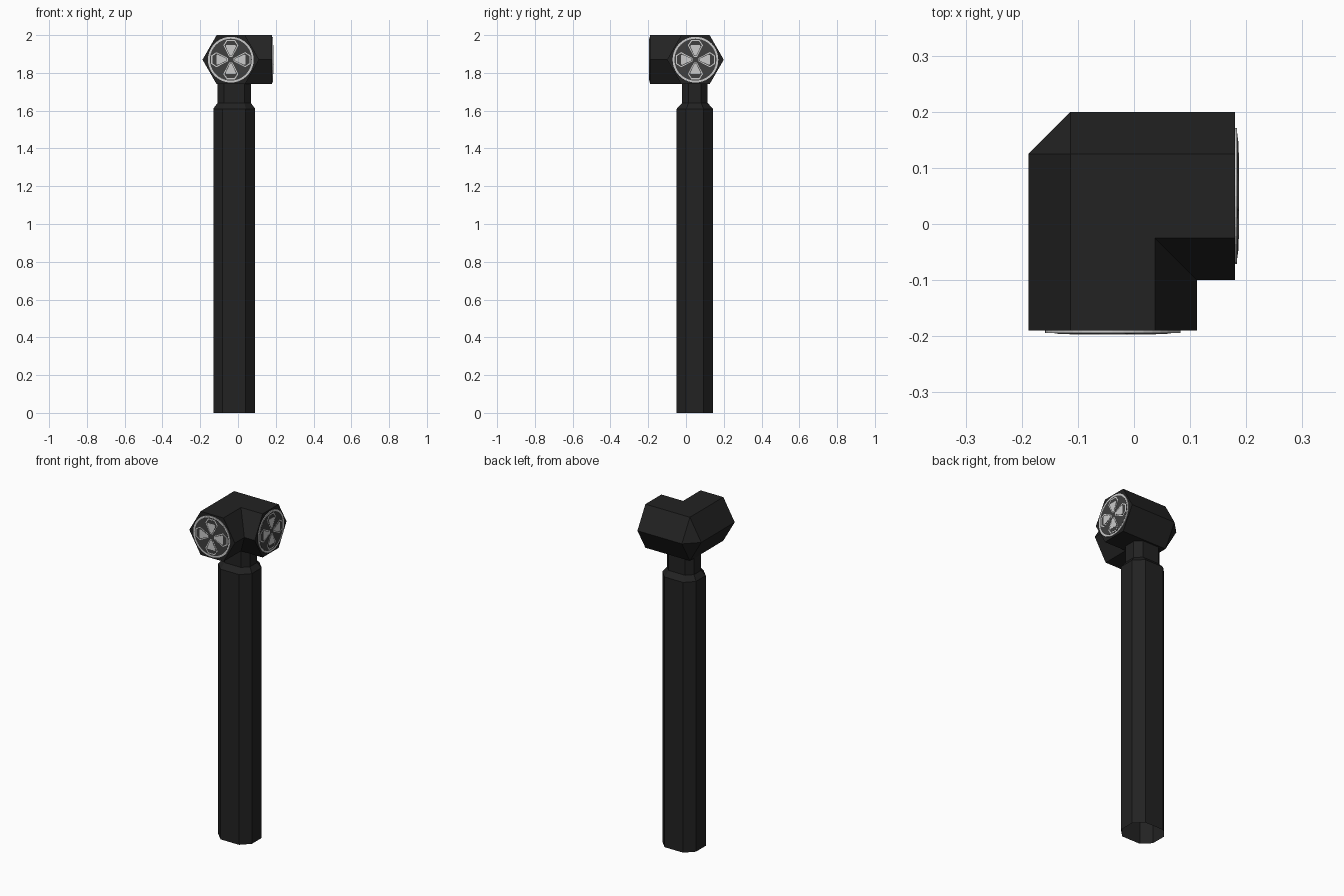
import bpy, bmesh, math

if "Cube" in bpy.data.objects:
    bpy.data.objects.remove(bpy.data.objects["Cube"])

CX, CY, CZ, R = -0.038, 0.05, 1.87, 0.15   # head axes and hexagon radius
FRONT, RIGHT = -0.19, 0.18                 # lens planes of the two arms


def material(name, v):
    m = bpy.data.materials.new(name)
    m.diffuse_color = (v, v, v, 1)
    m.use_nodes = True
    m.node_tree.nodes["Principled BSDF"].inputs["Base Color"].default_value = m.diffuse_color
    return m


black = material("black", 0.016)
grey = material("dark grey", 0.05)
light = material("light grey", 0.6)


def finish(bm, name, mat):
    bmesh.ops.remove_doubles(bm, verts=bm.verts, dist=1e-5)
    bmesh.ops.recalc_face_normals(bm, faces=bm.faces)
    me = bpy.data.meshes.new(name)
    bm.to_mesh(me)
    bm.free()
    me.materials.append(mat)
    ob = bpy.data.objects.new(name, me)
    bpy.context.collection.objects.link(ob)
    return ob


def face(bm, pts):
    bm.faces.new([bm.verts.new(p) for p in pts])


def bridge(bm, a, b):
    n = len(a)
    for i in range(n):
        j = (i + 1) % n
        face(bm, [a[i], a[j], b[j], b[i]])


# Pole and neck: chamfered rectangle sections, open at the bottom
def section(hx, hy, c, z):
    q = [(hx, hy - c), (hx - c, hy), (c - hx, hy), (-hx, hy - c),
         (-hx, c - hy), (c - hx, -hy), (hx - c, -hy), (hx, c - hy)]
    return [(-0.02 + x, 0.047 + y, z) for x, y in q]


bm = bmesh.new()
rings = [section(0.111, 0.096, 0.05, 0), section(0.111, 0.096, 0.05, 1.61),
         section(0.089, 0.068, 0.035, 1.64), section(0.089, 0.068, 0.035, 1.75)]
for a, b in zip(rings, rings[1:]):
    bridge(bm, a, b)
finish(bm, "pole", black)

# Head: two hexagonal arms mitred at a corner whose outer tip is cut off
hexa = [(R * math.cos(k * math.pi / 3), CZ + R * math.sin(k * math.pi / 3)) for k in range(6)]
front_end = [(CX + a, FRONT, z) for a, z in hexa]
right_end = [(RIGHT, CY - a, z) for a, z in hexa]
mitre_f = [(CX + a, CY - a, z) for a, z in hexa]
mitre_r = list(mitre_f)
mitre_f[3] = (CX - R, CY + R / 2, CZ)
mitre_r[3] = (CX - R / 2, CY + R, CZ)
bm = bmesh.new()
bridge(bm, front_end, mitre_f)
bridge(bm, mitre_r, right_end)
for k in (2, 4):
    face(bm, [mitre_f[3], mitre_r[3], mitre_f[k]])
face(bm, front_end)
face(bm, right_end)
finish(bm, "head", black)


# Lens plates: thin layered prisms placed on an arm end
def on_front(u, v, d):
    return (CX + u, FRONT - d, CZ + v)


def on_right(u, v, d):
    return (RIGHT + d, CY + u, CZ + v)


def plates(name, outlines, d, place, mat):
    bm = bmesh.new()
    for o in outlines:
        lo = [place(u, v, 0) for u, v in o]
        hi = [place(u, v, d) for u, v in o]
        bridge(bm, lo, hi)
        face(bm, hi)
    finish(bm, name, mat)


def circle(r, n=40):
    return [(r * math.cos(2 * math.pi * k / n), r * math.sin(2 * math.pi * k / n)) for k in range(n)]


def wedges(pts):
    half = pts + [(-u, v) for u, v in reversed(pts)]
    out = []
    for k in range(4):
        c, s = round(math.cos(k * math.pi / 2)), round(math.sin(k * math.pi / 2))
        out.append([(u * c - v * s, u * s + v * c) for u, v in half])
    return out


for side, place in (("front", on_front), ("right", on_right)):
    plates(side + "_lens_rim", [circle(0.121)], 0.004, place, light)
    plates(side + "_lens", [circle(0.111)], 0.0047, place, grey)
    plates(side + "_wedge_outline", wedges([(0.008, 0.015), (0.040, 0.076), (0.022, 0.104)]),
           0.0054, place, light)
    plates(side + "_wedge_gap", wedges([(0.006, 0.019), (0.034, 0.076), (0.019, 0.098)]),
           0.0061, place, grey)
    plates(side + "_wedge_core", wedges([(0.005, 0.022), (0.027, 0.070), (0.024, 0.077)]),
           0.0068, place, light)
